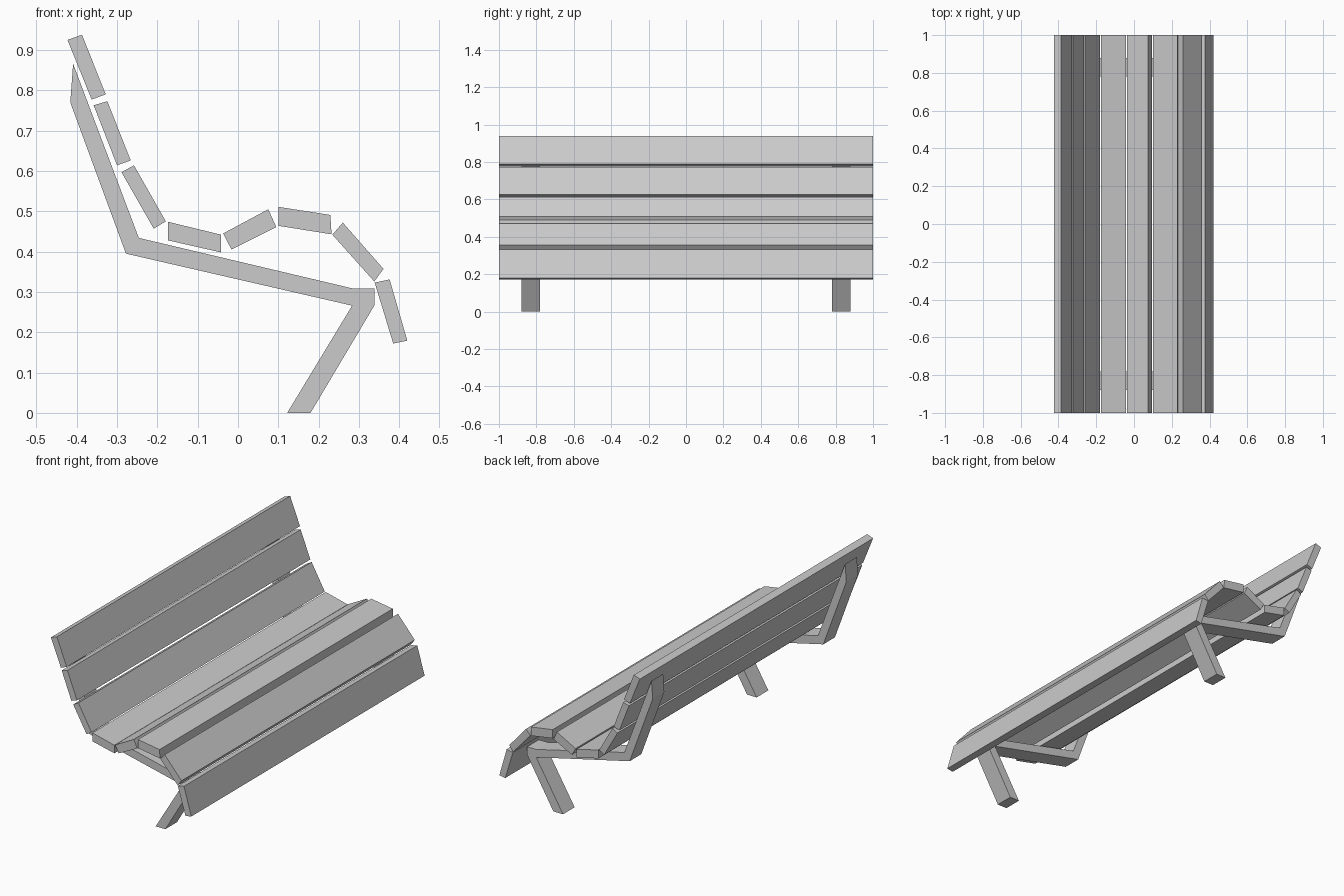
import bpy, bmesh

if "Cube" in bpy.data.objects:
    bpy.data.objects.remove(bpy.data.objects["Cube"])


def extrude_profile(name, pts, spans):
    """Solid prism(s) from an x-z profile, one for each (y0, y1) span."""
    bm = bmesh.new()
    for y0, y1 in spans:
        face = bm.faces.new([bm.verts.new((x, y0, z)) for x, z in pts])
        ext = bmesh.ops.extrude_face_region(bm, geom=[face], use_keep_orig=True)
        verts = [g for g in ext["geom"] if isinstance(g, bmesh.types.BMVert)]
        bmesh.ops.translate(bm, vec=(0, y1 - y0, 0), verts=verts)
    bmesh.ops.recalc_face_normals(bm, faces=bm.faces)
    mesh = bpy.data.meshes.new(name)
    bm.to_mesh(mesh)
    bm.free()
    obj = bpy.data.objects.new(name, mesh)
    bpy.context.collection.objects.link(obj)
    return obj


# Slat cross-sections, from the top of the back to the front edge
slats = [
    ("back_slat_top", [(-.423, .925), (-.387, .938), (-.328, .79), (-.363, .777)]),
    ("back_slat_middle", [(-.358, .763), (-.324, .773), (-.266, .626), (-.30, .614)]),
    ("back_slat_bottom", [(-.289, .597), (-.258, .614), (-.179, .475), (-.209, .457)]),
    ("seat_slat_rear", [(-.174, .474), (-.042, .442), (-.042, .398), (-.174, .428)]),
    ("seat_slat_middle", [(-.037, .445), (.075, .505), (.095, .461), (-.016, .405)]),
    ("seat_slat_crest", [(.10, .511), (.229, .491), (.232, .443), (.10, .464)]),
    ("seat_slat_front", [(.26, .472), (.361, .357), (.338, .326), (.234, .442)]),
    ("front_slat", [(.339, .323), (.376, .331), (.42, .179), (.385, .172)]),
]
for name, pts in slats:
    extrude_profile(name, pts, [(-1, 1)])

# Bent support frames: back rest, seat rail and raked leg in one piece
frame = [(-.409, .866), (-.416, .77), (-.278, .395), (.283, .266), (.122, 0),
         (.18, 0), (.338, .266), (.338, .309), (.283, .309), (-.246, .434)]
extrude_profile("frame_near", frame, [(-.88, -.78)])
extrude_profile("frame_far", frame, [(.78, .88)])
